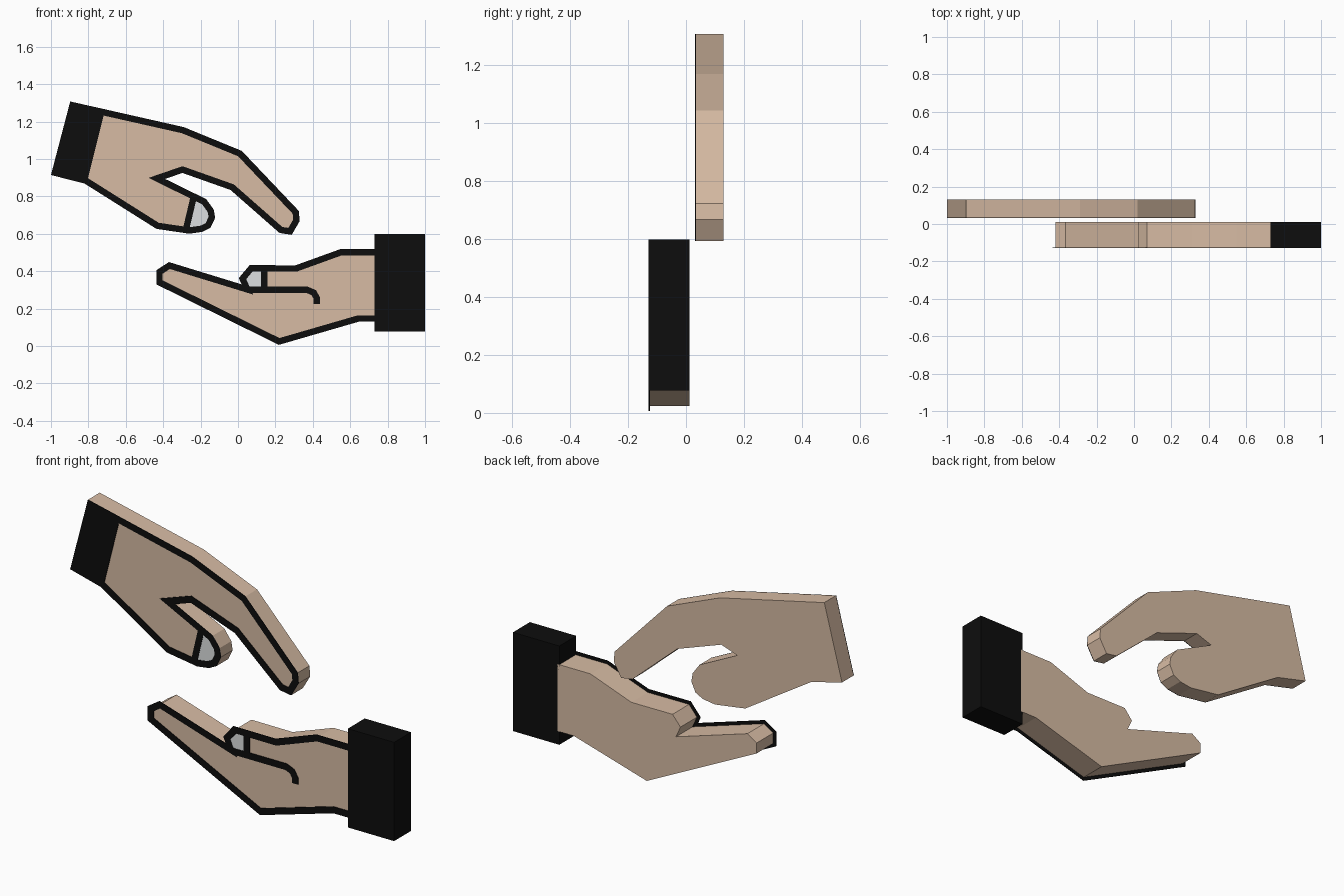
import bpy, bmesh
from mathutils import Vector

cube = bpy.data.objects.get("Cube")
if cube:
    bpy.data.objects.remove(cube, do_unlink=True)


def material(name, r, g, b):
    m = bpy.data.materials.new(name)
    m.use_nodes = True
    m.diffuse_color = (r, g, b, 1)
    bsdf = m.node_tree.nodes["Principled BSDF"]
    bsdf.inputs["Base Color"].default_value = (r, g, b, 1)
    bsdf.inputs["Roughness"].default_value = 0.8
    return m


SKIN = material("skin", 0.68, 0.50, 0.37)
BLACK = material("black", 0.004, 0.004, 0.004)
NAIL = material("nail grey", 0.72, 0.74, 0.75)


def slab(name, pts, faces, front, back, mat):
    """Flat faces drawn in x, z and given depth from front to back in y."""
    bm = bmesh.new()
    a = [bm.verts.new((x, front, z)) for x, z in pts]
    b = [bm.verts.new((x, back, z)) for x, z in pts]
    edges = {(f[i - 1], f[i]) for f in faces for i in range(len(f))}
    for f in faces:
        bm.faces.new([a[i] for i in f])
        bm.faces.new([b[i] for i in reversed(f)])
    for i, j in edges:
        if (j, i) not in edges:
            bm.faces.new((a[j], a[i], b[i], b[j]))
    bmesh.ops.recalc_face_normals(bm, faces=bm.faces)
    mesh = bpy.data.meshes.new(name)
    bm.to_mesh(mesh)
    bm.free()
    mesh.materials.append(mat)
    obj = bpy.data.objects.new(name, mesh)
    bpy.context.collection.objects.link(obj)
    return obj


def shape(name, pts, front, back, mat):
    return slab(name, pts, [list(range(len(pts)))], front, back, mat)


def ribbon(name, pts, left, right, front, closed=False):
    """Mitred black line; left and right are offsets from the path."""
    p = [Vector(q) for q in pts]
    n = len(p)
    out = []
    for i in range(n):
        before = p[i] - p[i - 1] if closed or i else p[1] - p[0]
        after = p[(i + 1) % n] - p[i] if closed or i < n - 1 else before
        n1 = Vector((before.y, -before.x)).normalized()
        n2 = Vector((after.y, -after.x)).normalized()
        mitre = (n1 + n2) / (1 + n1.dot(n2))
        out += [p[i] - mitre * left, p[i] + mitre * right]
    faces = []
    for i in range(n if closed else n - 1):
        j = (i + 1) % n
        faces.append([2 * i, 2 * i + 1, 2 * j + 1, 2 * j])
    return slab(name, out, faces, front - LINE, front, BLACK)


LINE = 0.004    # height of the drawn lines
PLATE = 0.002   # height of the nail plates
HALF = 0.017    # half of the line width

# Upper hand, reaching down
UF, UB = 0.035, 0.13
thumb_tip = [(-0.17, 0.785), (-0.13, 0.73), (-0.122, 0.685),
             (-0.147, 0.632), (-0.19, 0.61), (-0.26, 0.6)]
upper = [(-0.897, 1.307), (-0.29, 1.17), (0.02, 1.043), (0.325, 0.722),
         (0.33, 0.668), (0.287, 0.594), (0.222, 0.604), (-0.04, 0.834),
         (-0.297, 0.925), (-0.39, 0.893)] + thumb_tip + [
         (-0.436, 0.626), (-0.82, 0.868), (-1.0, 0.914)]
shape("upper_hand", upper, UF, UB, SKIN)
ribbon("upper_outline", upper, 0, 2 * HALF, UF, closed=True)
shape("upper_cuff", [(-0.897, 1.307), (-0.71, 1.265), (-0.81, 0.866),
                     (-1.0, 0.914)], UF - LINE, UF, BLACK)
shape("upper_thumbnail", [(-0.245, 0.82)] + thumb_tip, UF - PLATE, UF, NAIL)
ribbon("upper_nail_edge", [(-0.235, 0.805), (-0.28, 0.615)], HALF, HALF, UF)

# Lower hand, palm up, tucked into a solid cuff
LF, LB = -0.125, 0.012
thumb_nail = [(0.05, 0.302), (0.024, 0.36), (0.07, 0.415)]
lower = [(0.74, 0.147), (0.644, 0.147), (0.22, 0.024), (-0.42, 0.34),
         (-0.42, 0.395), (-0.367, 0.43)] + thumb_nail + [
         (0.31, 0.414), (0.548, 0.5), (0.74, 0.5)]
shape("lower_hand", lower, LF, LB, SKIN)
ribbon("lower_outline", lower, HALF, HALF, LF)
shape("lower_thumbnail", thumb_nail + [(0.14, 0.415), (0.14, 0.302)],
      LF - PLATE, LF, NAIL)
ribbon("lower_nail_edge", [(0.14, 0.302), (0.14, 0.414)], HALF, HALF, LF)
ribbon("thumb_crease", [(0.05, 0.3), (0.37, 0.3), (0.405, 0.285),
                        (0.422, 0.255), (0.422, 0.225)], HALF, HALF, LF)
shape("lower_cuff", [(0.73, 0.078), (1.0, 0.078), (1.0, 0.598),
                     (0.73, 0.598)], LF - LINE, LB, BLACK)
